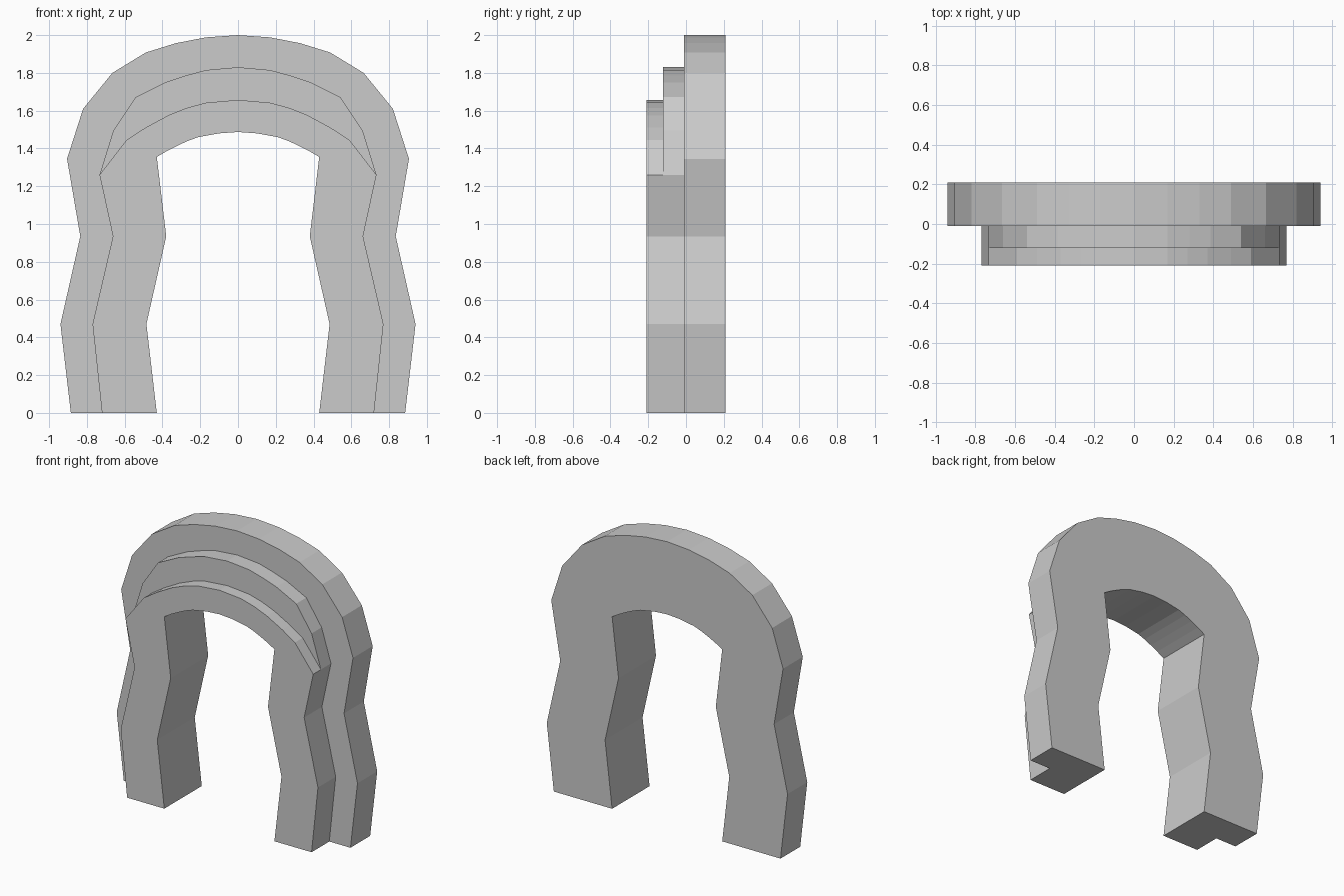
import bpy
import bmesh

cube = bpy.data.objects.get("Cube")
if cube:
    bpy.data.objects.remove(cube, do_unlink=True)

# Stone colour
stone = bpy.data.materials.new("light_grey_stone")
stone.use_nodes = True
stone.diffuse_color = (0.6, 0.6, 0.6, 1)
stone.node_tree.nodes["Principled BSDF"].inputs["Base Color"].default_value = (0.6, 0.6, 0.6, 1)

# Half outlines (x, z) from the foot of the leg to the crown
opening = [(.43, 0), (.485, .47), (.38, .935), (.43, 1.355), (.375, 1.387),
           (.32, 1.415), (.265, 1.44), (.21, 1.46), (.1, 1.48), (0, 1.487)]
outer = [(.885, 0), (.94, .47), (.835, .935), (.905, 1.345), (.82, 1.61),
         (.665, 1.8), (.488, 1.908), (.33, 1.957), (.17, 1.988), (0, 2)]
step_leg = [(.72, 0), (.77, .47), (.662, .935), (.733, 1.26)]
middle = step_leg + [(.66, 1.495), (.54, 1.673), (.385, 1.75),
                     (.28, 1.785), (.17, 1.815), (0, 1.83)]
inner = step_leg + [(.59, 1.445), (.49, 1.51), (.37, 1.575),
                    (.27, 1.615), (.17, 1.642), (0, 1.657)]

# Depths of the back, the two steps and the front
BACK, STEP_1, STEP_2, FRONT = .21, -.01, -.122, -.208
rails = [(opening, BACK), (outer, BACK), (outer, STEP_1), (middle, STEP_1),
         (middle, STEP_2), (inner, STEP_2), (inner, FRONT), (opening, FRONT)]


def full_outline(half):
    """Mirror a half outline across the crown."""
    return half + [(-x, z) for x, z in reversed(half[:-1])]


# Stepped section swept along the arch, closed at both feet
bm = bmesh.new()
rows = [[bm.verts.new((x, y, z)) for x, z in full_outline(half)] for half, y in rails]
for a, b in zip(rows, rows[1:] + rows[:1]):
    for i in range(len(a) - 1):
        bm.faces.new((a[i], a[i + 1], b[i + 1], b[i]))
for end in (0, -1):
    bm.faces.new([row[end] for row in rows])
bmesh.ops.remove_doubles(bm, verts=bm.verts, dist=.0005)
bmesh.ops.dissolve_degenerate(bm, edges=bm.edges, dist=.0005)
bmesh.ops.recalc_face_normals(bm, faces=bm.faces)

mesh = bpy.data.meshes.new("stepped_arch")
bm.to_mesh(mesh)
bm.free()
mesh.materials.append(stone)
arch = bpy.data.objects.new("stepped_arch", mesh)
bpy.context.collection.objects.link(arch)
